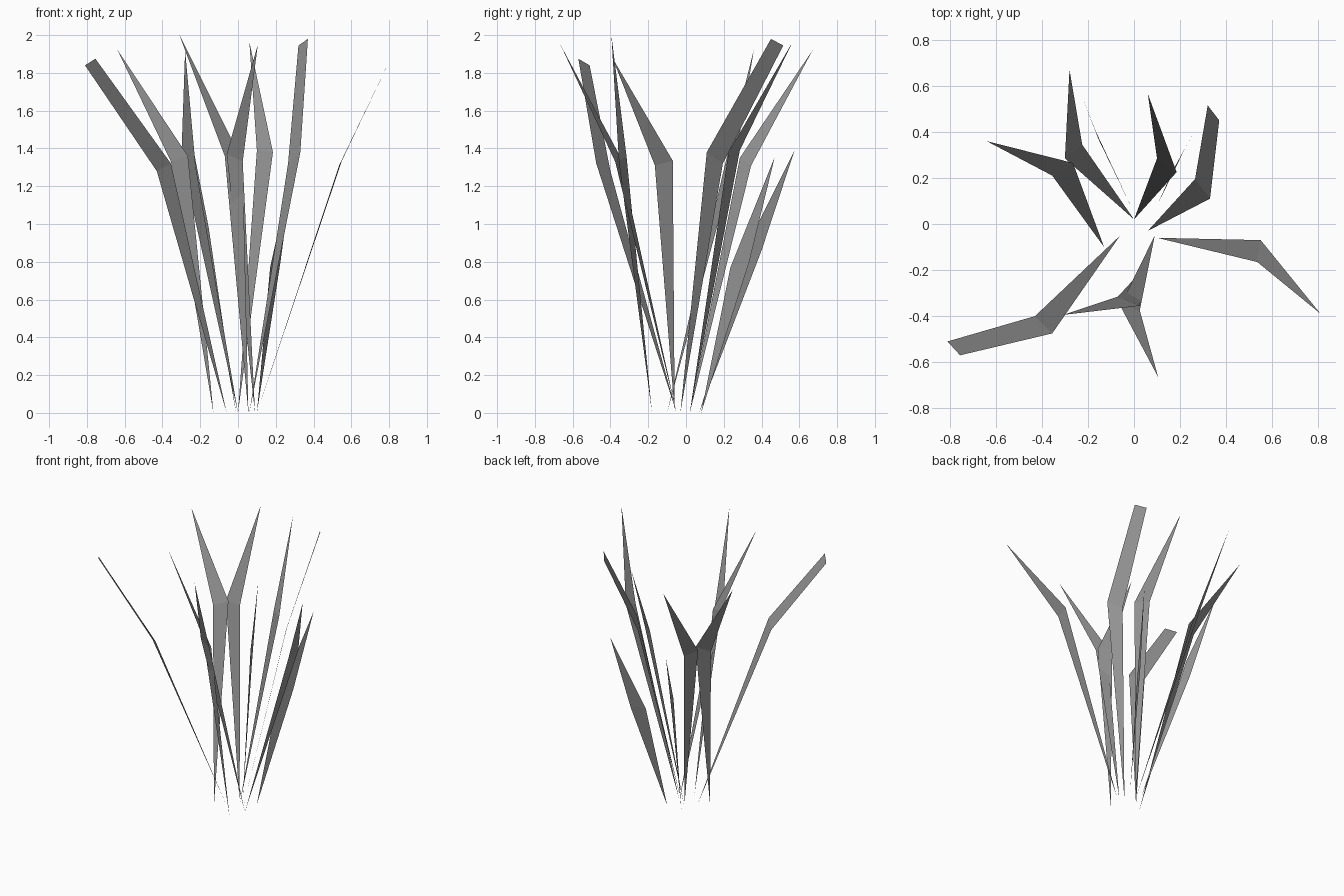
import bpy
import bmesh

# Remove the default object
default_object = bpy.data.objects.get("Cube")
if default_object is not None:
    bpy.data.objects.remove(default_object, do_unlink=True)

# One grey for the whole tuft
grey = bpy.data.materials.new("blade grey")
grey.use_nodes = True
leaf_colour = (0.3, 0.3, 0.3, 1.0)
grey.diffuse_color = leaf_colour
grey.node_tree.nodes["Principled BSDF"].inputs["Base Color"].default_value = leaf_colour


def blade(name, root, bend_left, bend_right, *tips):
    """Flat grass blade: a narrow stem triangle, folded at the bend into
    a pointed tip (one tip point) or a blunt tip (two tip points)."""
    mesh = bpy.data.meshes.new(name)
    bm = bmesh.new()
    foot = bm.verts.new((root[0], root[1], 0))
    left = bm.verts.new(bend_left)
    right = bm.verts.new(bend_right)
    ends = [bm.verts.new(tip) for tip in tips]
    bm.faces.new([foot, right, left])
    bm.faces.new([left, right] + ends[::-1])
    bm.normal_update()
    # Keep the upper side of every blade facing the sky
    for face in bm.faces:
        if face.normal.z < 0:
            face.normal_flip()
    bm.to_mesh(mesh)
    bm.free()
    mesh.materials.append(grey)
    blade_object = bpy.data.objects.new(name, mesh)
    bpy.context.collection.objects.link(blade_object)
    return blade_object


# Blunt blades
blade("blunt_blade_front_right", (-.06, -.05),
      (-.43, -.4, 1.28), (-.355, -.475, 1.32),
      (-.81, -.51, 1.84), (-.755, -.57, 1.875))
blade("blunt_blade_back_left", (.06, -.03),
      (.265, .195, 1.32), (.33, .11, 1.38),
      (.32, .515, 1.945), (.37, .45, 1.98))

# Tall pointed blades at the back
blade("tall_blade_back_right", (-.13, -.1),
      (-.355, .21, 1.33), (-.265, .265, 1.36), (-.64, .36, 1.925))
blade("tall_blade_back_middle", (0, .02),
      (-.3, .285, 1.35), (-.225, .345, 1.31), (-.28, .67, 1.92))
blade("tall_blade_back_inner", (0, .02),
      (.1, .285, 1.39), (.185, .225, 1.38), (.06, .565, 1.965))

# Tall pointed blades at the front
blade("tall_blade_front_inner", (.055, -.18),
      (-.07, -.315, 1.36), (.025, -.355, 1.33), (-.31, -.395, 2))
blade("tall_blade_front_middle", (.09, -.05),
      (-.06, -.355, 1.37), (.025, -.375, 1.33), (.105, -.665, 1.95))
blade("tall_blade_front_left", (.1, -.06),
      (.55, -.07, 1.335), (.535, -.165, 1.31), (.81, -.39, 1.88))

# Short pointed blades at the back
blade("short_blade_back_right", (-.01, .07),
      (-.155, .37, .98), (-.165, .4, .86), (-.235, .575, 1.39))
blade("short_blade_back_left", (.1, .08),
      (.17, .235, .77), (.225, .335, .8), (.3, .47, 1.355))
